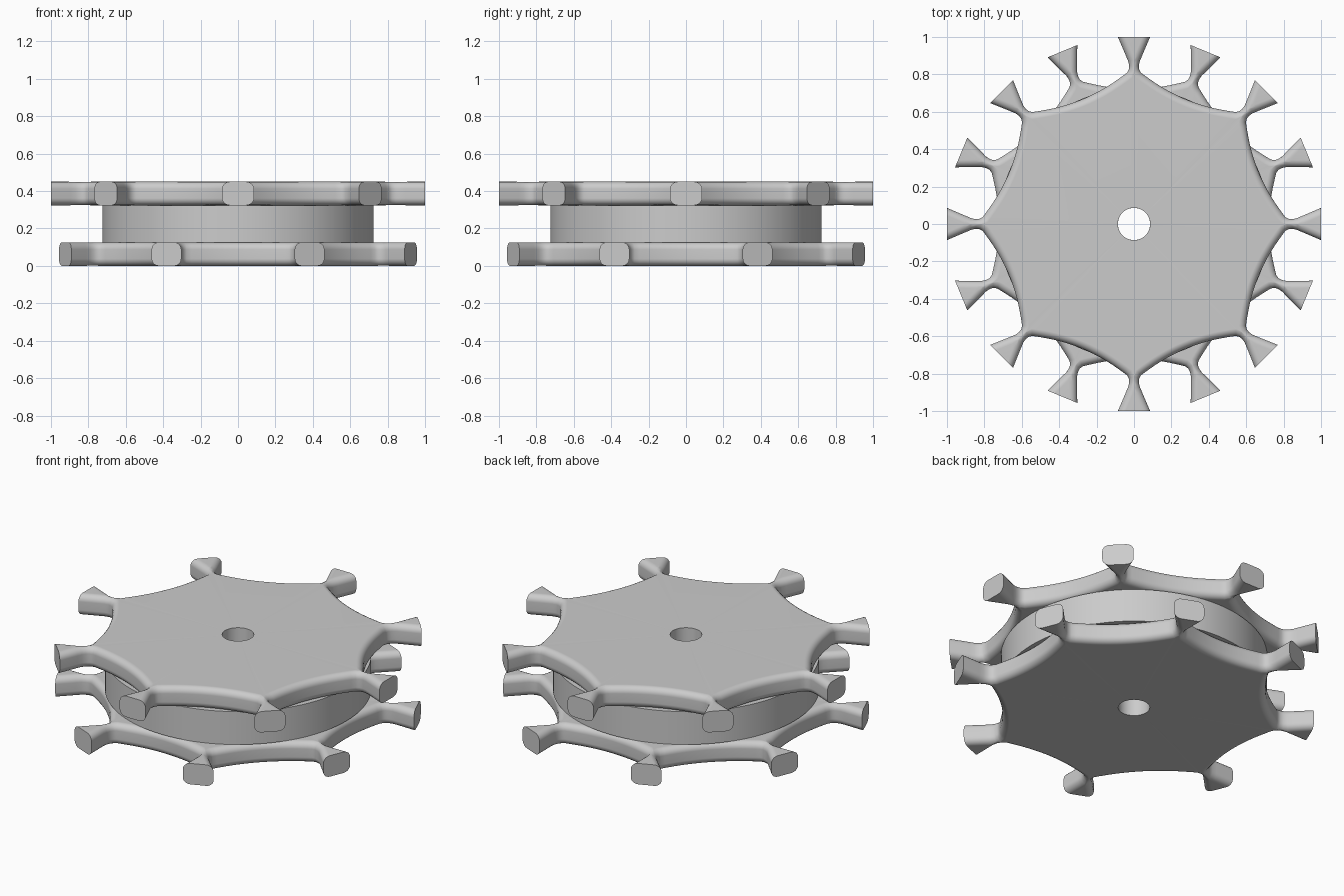
import bpy, bmesh
from math import sin, cos, atan2, hypot, pi, radians, sqrt
from mathutils import Vector

if "Cube" in bpy.data.objects:
    bpy.data.objects.remove(bpy.data.objects["Cube"])

TEETH, HALF = 8, pi / 8
THICK, ROUND = 0.126, 0.038
HEIGHT, HOLE, DRUM = 0.45, 0.086, 0.725
NECK = 4   # profile index where the tooth meets the plate body

grey = bpy.data.materials.new("light_grey")
grey.use_nodes = True
grey.diffuse_color = (0.6, 0.6, 0.6, 1)
grey.node_tree.nodes["Principled BSDF"].inputs["Base Color"].default_value = (0.6, 0.6, 0.6, 1)


def half_tooth():
    """Outline from tip corner to mid-gap as (across, radial) from the tooth axis."""
    pts = [(.086, 1), (.041, .894), (.030, .868), (.026, .845),
           (.028, .825), (.038, .808), (.058, .793)]
    steps = 8
    for k in range(1, steps + 1):
        x = 0.2496 * (1 - k / steps)
        h = 0.722 + 0.54 * x * x
        a = HALF - atan2(x, h)
        pts.append((hypot(x, h) * sin(a), hypot(x, h) * cos(a)))
    return [Vector(p) for p in pts]


def inward_normals(pts):
    out = [Vector((-1.086, 0))]
    for a, b in zip(pts, pts[2:]):
        t = (b - a).normalized()
        out.append(Vector((t.y, -t.x)))
    out.append(Vector((-sin(HALF), -cos(HALF))))
    return out


def rounded_column(p, n):
    """Points down the rounded edge at one outline point: (across, radial, z)."""
    col = []
    for k in range(6):
        d = ROUND * (1 - cos(k / 5 * pi / 2))
        if p.x + d * n.x < 0:      # stop at the tooth axis
            d = -p.x / n.x
        z = THICK / 2 - ROUND + sqrt(max(0, ROUND ** 2 - (ROUND - d) ** 2))
        q = p + n * d
        col.append((q.x, q.y, z))
    return [(c, r, -z) for c, r, z in reversed(col)] + col


def finish(name, bm):
    bmesh.ops.remove_doubles(bm, verts=bm.verts[:], dist=1e-4)
    bmesh.ops.recalc_face_normals(bm, faces=bm.faces[:])
    mesh = bpy.data.meshes.new(name)
    bm.to_mesh(mesh)
    bm.free()
    mesh.materials.append(grey)
    obj = bpy.data.objects.new(name, mesh)
    bpy.context.collection.objects.link(obj)
    bpy.ops.object.select_all(action='DESELECT')
    obj.select_set(True)
    bpy.context.view_layer.objects.active = obj
    bpy.ops.object.shade_smooth_by_angle(angle=radians(35))
    mod = obj.modifiers.new("even_shading", 'WEIGHTED_NORMAL')
    mod.keep_sharp = True
    return obj


def toothed_plate(name, z_mid, turn):
    bm = bmesh.new()
    pts = half_tooth()
    cols = [rounded_column(p, n) for p, n in zip(pts, inward_normals(pts))]
    body = []   # columns round the plate body, in order
    for k in range(TEETH):
        a = turn + k * 2 * HALF
        axis, side = Vector((cos(a), sin(a), 0)), Vector((-sin(a), cos(a), 0))
        grid = {}
        for s in (-1, 1):
            grid[s] = [[bm.verts.new(axis * r + side * (s * c) + Vector((0, 0, z_mid + z)))
                        for c, r, z in col] for col in cols]
            # rounded side walls
            for u, v in zip(grid[s], grid[s][1:]):
                for j in range(len(u) - 1):
                    bm.faces.new((u[j], u[j + 1], v[j + 1], v[j]))
        left, right = grid[1], grid[-1]
        # flat tooth tip, then top and bottom of the tooth
        bm.faces.new(left[0] + right[0][::-1])
        for row in (0, -1):
            for i in range(NECK):
                bm.faces.new((left[i][row], left[i + 1][row], right[i + 1][row], right[i][row]))
        body += right[:NECK - 1:-1] + left[NECK:]
    # flat faces from the body edge to the centre hole, and the hole wall
    rim = []
    for col in body:
        a = atan2(col[0].co.y, col[0].co.x)
        rim.append([bm.verts.new((HOLE * cos(a), HOLE * sin(a), z_mid + e * THICK / 2))
                    for e in (-1, 1)])
    for i in range(len(body)):
        j = (i + 1) % len(body)
        for row, e in ((0, 0), (-1, 1)):
            bm.faces.new((body[i][row], body[j][row], rim[j][e], rim[i][e]))
        bm.faces.new((rim[i][0], rim[j][0], rim[j][1], rim[i][1]))
    return finish(name, bm)


def drum(name, z0, z1, segments=96):
    """Hollow cylinder between the plates."""
    bm = bmesh.new()
    section = [(DRUM, z0), (DRUM, z1), (HOLE, z1), (HOLE, z0)]
    rings = [[bm.verts.new((r * cos(2 * pi * i / segments), r * sin(2 * pi * i / segments), z))
              for i in range(segments)] for r, z in section]
    for k in range(4):
        p, q = rings[k], rings[(k + 1) % 4]
        for i in range(segments):
            j = (i + 1) % segments
            bm.faces.new((p[i], p[j], q[j], q[i]))
    return finish(name, bm)


toothed_plate("lower_toothed_plate", THICK / 2, HALF)
drum("centre_drum", THICK, HEIGHT - THICK)
toothed_plate("upper_toothed_plate", HEIGHT - THICK / 2, 0)
